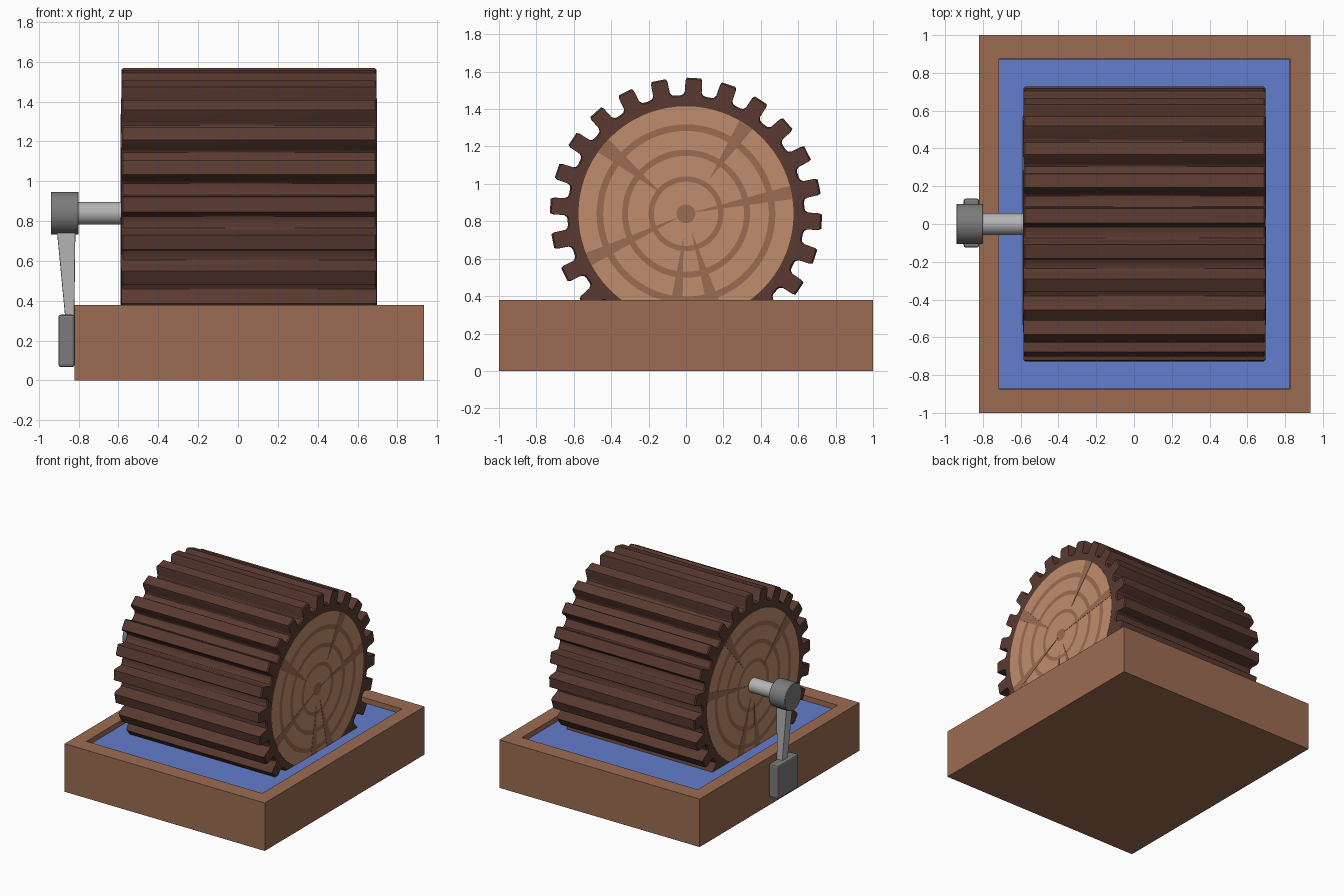
import bpy, bmesh, math
from mathutils import Matrix

if "Cube" in bpy.data.objects:
    bpy.data.objects.remove(bpy.data.objects["Cube"])

def material(name, rgb):
    m = bpy.data.materials.new(name)
    m.diffuse_color = (*rgb, 1)
    m.use_nodes = True
    m.node_tree.nodes["Principled BSDF"].inputs["Base Color"].default_value = m.diffuse_color
    return m

BROWN = material("brown wood", (0.33, 0.15, 0.085))
BARK = material("dark bark", (0.10, 0.042, 0.030))
PALE = material("pale wood", (0.53, 0.265, 0.15))
BLUE = material("water blue", (0.127, 0.205, 0.61))
STEEL = material("light metal", (0.46, 0.46, 0.46))
IRON = material("grey metal", (0.20, 0.20, 0.20))

AXIS_Z = 0.84
X0, X1 = -0.585, 0.695

def finish(name, bm, mats, smooth=False, bevel=0):
    bmesh.ops.recalc_face_normals(bm, faces=bm.faces)
    me = bpy.data.meshes.new(name)
    bm.to_mesh(me)
    bm.free()
    for m in mats:
        me.materials.append(m)
    ob = bpy.data.objects.new(name, me)
    bpy.context.collection.objects.link(ob)
    bpy.ops.object.select_all(action='DESELECT')
    ob.select_set(True)
    bpy.context.view_layer.objects.active = ob
    if smooth:
        bpy.ops.object.shade_smooth_by_angle(angle=math.radians(35))
    if bevel:
        b = ob.modifiers.new("bevel", 'BEVEL')
        b.width, b.segments = bevel, 2
    return ob

def polar(x, r, deg):
    """Point on the end plane x, angle measured from +y towards +z."""
    a = math.radians(deg)
    return (x, r * math.cos(a), AXIS_Z + r * math.sin(a))

def loft(bm, rings):
    """Bridge equal closed loops of points and cap both ends."""
    loops = [[bm.verts.new(p) for p in ring] for ring in rings]
    n = len(loops[0])
    for a, b in zip(loops, loops[1:]):
        for i in range(n):
            j = (i + 1) % n
            bm.faces.new((a[i], a[j], b[j], b[i]))
    bm.faces.new(loops[0])
    bm.faces.new(loops[-1])

def rect(z, xa, xb, ya, yb):
    return [(xa, ya, z), (xb, ya, z), (xb, yb, z), (xa, yb, z)]

# Tray: block with a sunken top
bm = bmesh.new()
loft(bm, [rect(0, -0.82, 0.935, -1, 1), rect(0.38, -0.82, 0.935, -1, 1),
          rect(0.38, -0.715, 0.825, -0.875, 0.875), rect(0.33, -0.715, 0.825, -0.875, 0.875)])
finish("tray", bm, [BROWN])

# Water surface
bm = bmesh.new()
loft(bm, [rect(0.332, -0.714, 0.824, -0.874, 0.874), rect(0.34, -0.714, 0.824, -0.874, 0.874)])
finish("water", bm, [BLUE])

# Ridged bark: one tooth section repeated around the axis
TEETH = 24
tooth = [(-6.3, 0.634), (-4.9, 0.638), (-4.0, 0.652), (-3.6, 0.712), (-3.0, 0.728),
         (3.0, 0.728), (3.6, 0.712), (4.0, 0.652), (4.9, 0.638), (6.3, 0.634)]
section = [(11.6 + k * 360 / TEETH + a, r) for k in range(TEETH) for a, r in tooth]
bm = bmesh.new()
loft(bm, [[polar(x, r - d, a) for a, r in section]
          for x, d in ((X0, 0.008), (X0 + 0.008, 0), (X1 - 0.008, 0), (X1, 0.008))])
finish("bark", bm, [BARK], smooth=True)

# End grain: disc with dark growth rings, plus radial cracks as thin plates
RINGS = [(0, 0), (0.05, 1), (0.172, 0), (0.2, 1), (0.31, 0), (0.342, 1), (0.443, 0), (0.478, 1), (0.575, 0)]
# angle, half width in degrees at the rim, inner radius
CRACKS = [(11.5, 3.6, 0.03), (56, 4.2, 0.22), (140.5, 4.5, 0.17),
          (205, 3.6, 0.03), (264, 4, 0.12), (287, 4.2, 0.1)]
SEG = 72
for side, x, out in (("left", X0, -1), ("right", X1, 1)):
    bm = bmesh.new()
    xf = x + out * 0.002
    # side wall of the disc, then bands working inwards
    prev = None
    bands = [(x, 0.575, 0)] + [(xf, RINGS[i][0], RINGS[i][1]) for i in range(len(RINGS) - 1, 0, -1)]
    mat_outside = 0
    for px, r, inside in bands:
        loop = [bm.verts.new(polar(px, r, i * 360 / SEG)) for i in range(SEG)]
        if prev:
            for i in range(SEG):
                j = (i + 1) % SEG
                f = bm.faces.new((prev[i], prev[j], loop[j], loop[i]))
                f.material_index = mat_outside
        prev, mat_outside = loop, inside
    bm.faces.new(prev).material_index = mat_outside
    bmesh.ops.recalc_face_normals(bm, faces=bm.faces)
    if sum(f.normal.x * f.calc_area() for f in bm.faces) * out < 0:
        bmesh.ops.reverse_faces(bm, faces=bm.faces)
    me_ob = finish(side + "_end_grain", bm, [PALE, BROWN])

    bm = bmesh.new()
    for ang, half, inner in CRACKS:
        loft(bm, [[polar(px, inner, ang), polar(px, 0.574, ang - half), polar(px, 0.574, ang + half)]
                  for px in (x, x + out * 0.004)])
    finish(side + "_cracks", bm, [BROWN])

def x_cylinder(name, xa, xb, r, mat, sides, bevel=0):
    bm = bmesh.new()
    loft(bm, [[polar(x, r, i * 360 / sides) for i in range(sides)] for x in (xa, xb)])
    finish(name, bm, [mat], smooth=True, bevel=bevel)

# Crank: axle, hub, tapered arm and grip
x_cylinder("axle", -0.82, X0 + 0.02, 0.057, STEEL, 32)
x_cylinder("crank_hub", -0.94, -0.80, 0.107, IRON, 32, bevel=0.004)

bm = bmesh.new()
loft(bm, [rect(0.30, -0.866, -0.822, -0.035, 0.035), rect(0.78, -0.912, -0.816, -0.04, 0.04)])
finish("crank_arm", bm, [STEEL], bevel=0.005)

bm = bmesh.new()
loft(bm, [rect(0.067, -0.902, -0.82, -0.125, 0.135), rect(0.33, -0.902, -0.82, -0.125, 0.135)])
finish("crank_grip", bm, [IRON], bevel=0.012)
